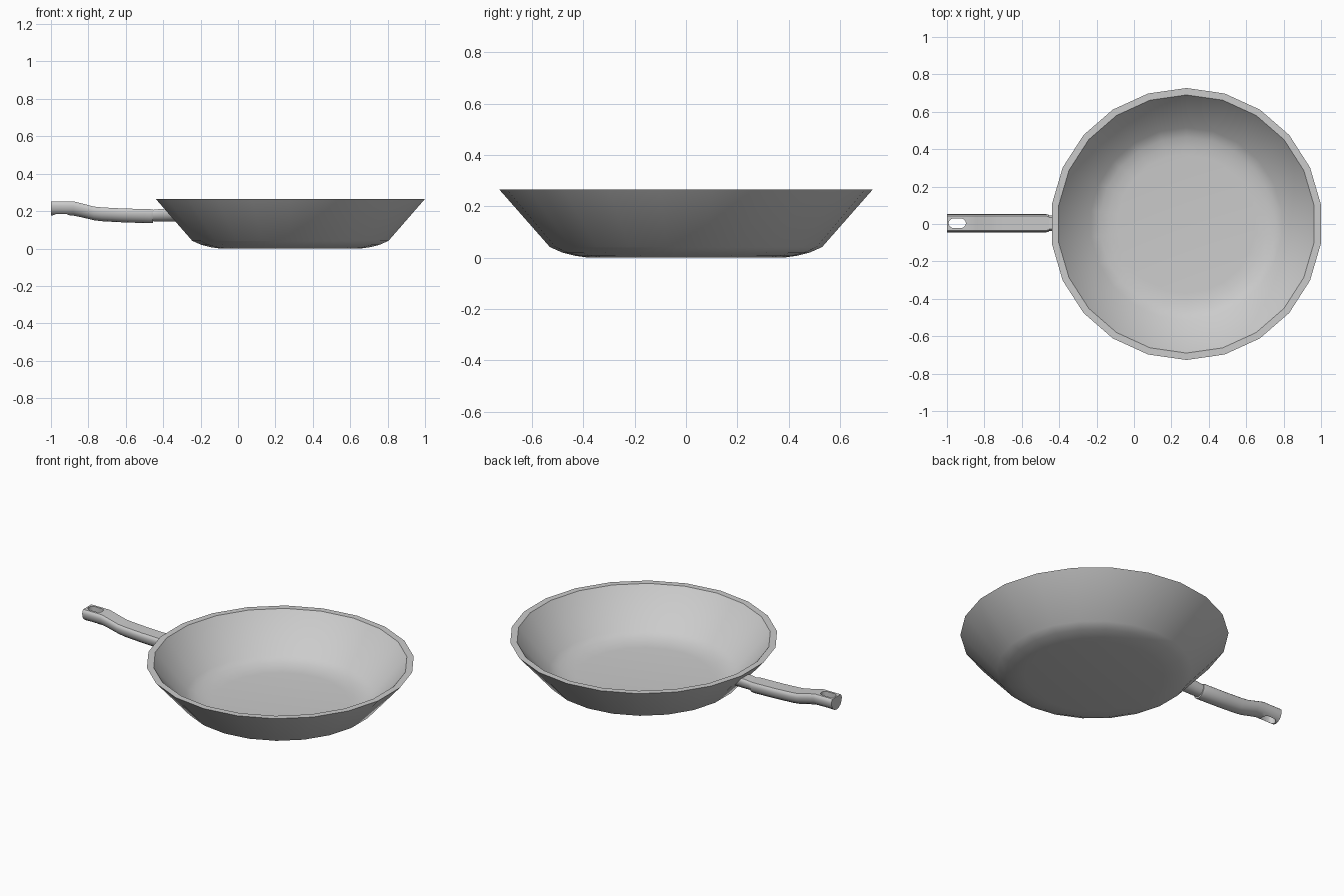
import bpy, bmesh
from math import sin, cos, pi, radians

if "Cube" in bpy.data.objects:
    bpy.data.objects.remove(bpy.data.objects["Cube"])

SIDES = 22
CX = 0.28      # pan centre
HY = 0.004     # handle centre line


def finish(name, bm):
    bmesh.ops.recalc_face_normals(bm, faces=bm.faces)
    mesh = bpy.data.meshes.new(name)
    bm.to_mesh(mesh)
    bm.free()
    ob = bpy.data.objects.new(name, mesh)
    bpy.context.collection.objects.link(ob)
    return ob


def loft(name, rings):
    """Skin a list of closed rings and cap both ends."""
    bm = bmesh.new()
    loops = [[bm.verts.new(p) for p in ring] for ring in rings]
    for a, b in zip(loops, loops[1:]):
        for i in range(len(a)):
            j = (i + 1) % len(a)
            bm.faces.new((a[i], a[j], b[j], b[i]))
    bm.faces.new(loops[0])
    bm.faces.new(loops[-1])
    return finish(name, bm)


def smooth(ob, angle):
    bpy.ops.object.select_all(action='DESELECT')
    ob.select_set(True)
    bpy.context.view_layer.objects.active = ob
    bpy.ops.object.shade_smooth_by_angle(angle=radians(angle))


def d_section(x, top, bottom, half, lean=0.0):
    """Nearly flat top with eased corners, half-round underside."""
    h = top - bottom
    side = top - 0.3 * h
    pts = [(half, side), (half * 0.94, top - 0.1 * h), (half * 0.78, top)]
    pts += [(-y, z) for y, z in reversed(pts)]
    pts += [(-half * cos(pi * k / 8), side - (side - bottom) * sin(pi * k / 8))
            for k in range(1, 8)]
    return [(x - lean * (z - bottom), HY + y, z) for y, z in pts]


# Pan: lathe profile (radius, height) from outer base over the rim to inner floor
profile = [(0.38, 0), (0.43, 0.007), (0.48, 0.019), (0.53, 0.041),
           (0.727, 0.265), (0.69, 0.265), (0.678, 0.25),
           (0.515, 0.066), (0.465, 0.045), (0.42, 0.034), (0.37, 0.03)]
pan = loft("pan_body", [[(CX + r * cos(pi / 2 + 2 * pi * i / SIDES),
                          r * sin(pi / 2 + 2 * pi * i / SIDES), z)
                         for i in range(SIDES)] for r, z in profile])
smooth(pan, 35)

# Handle grip: sections (x, top, bottom, half width) along a gentle bend
stations = [(-1.0, 0.252, 0.176, 0.049), (-0.88, 0.252, 0.176, 0.049),
            (-0.84, 0.242, 0.168, 0.049), (-0.77, 0.224, 0.151, 0.049),
            (-0.73, 0.220, 0.146, 0.049), (-0.62, 0.214, 0.140, 0.049),
            (-0.47, 0.210, 0.135, 0.049), (-0.455, 0.209, 0.136, 0.045)]
grip = loft("handle_grip", [d_section(*s) for s in stations])

# Hanging slot cut through the grip end
slot = [(-0.945 + (0.02 if cos(a) > 0 else -0.02) + 0.026 * cos(a), HY + 0.026 * sin(a))
        for a in [2 * pi * (i + 0.5) / 16 for i in range(16)]]
cutter = loft("slot_cutter", [[(x, y, z) for x, y in slot] for z in (0.1, 0.35)])
mod = grip.modifiers.new("slot", 'BOOLEAN')
mod.object = cutter
mod.operation = 'DIFFERENCE'
mod.solver = 'EXACT'
bpy.context.view_layer.objects.active = grip
bpy.ops.object.modifier_apply(modifier="slot")
bpy.data.objects.remove(cutter)
smooth(grip, 40)

# Neck joining the grip to the sloping pan wall
neck = loft("handle_neck", [d_section(-0.47, 0.205, 0.146, 0.040),
                            d_section(-0.41, 0.212, 0.145, 0.042),
                            d_section(-0.325, 0.212, 0.145, 0.042, lean=0.87)])
smooth(neck, 40)
